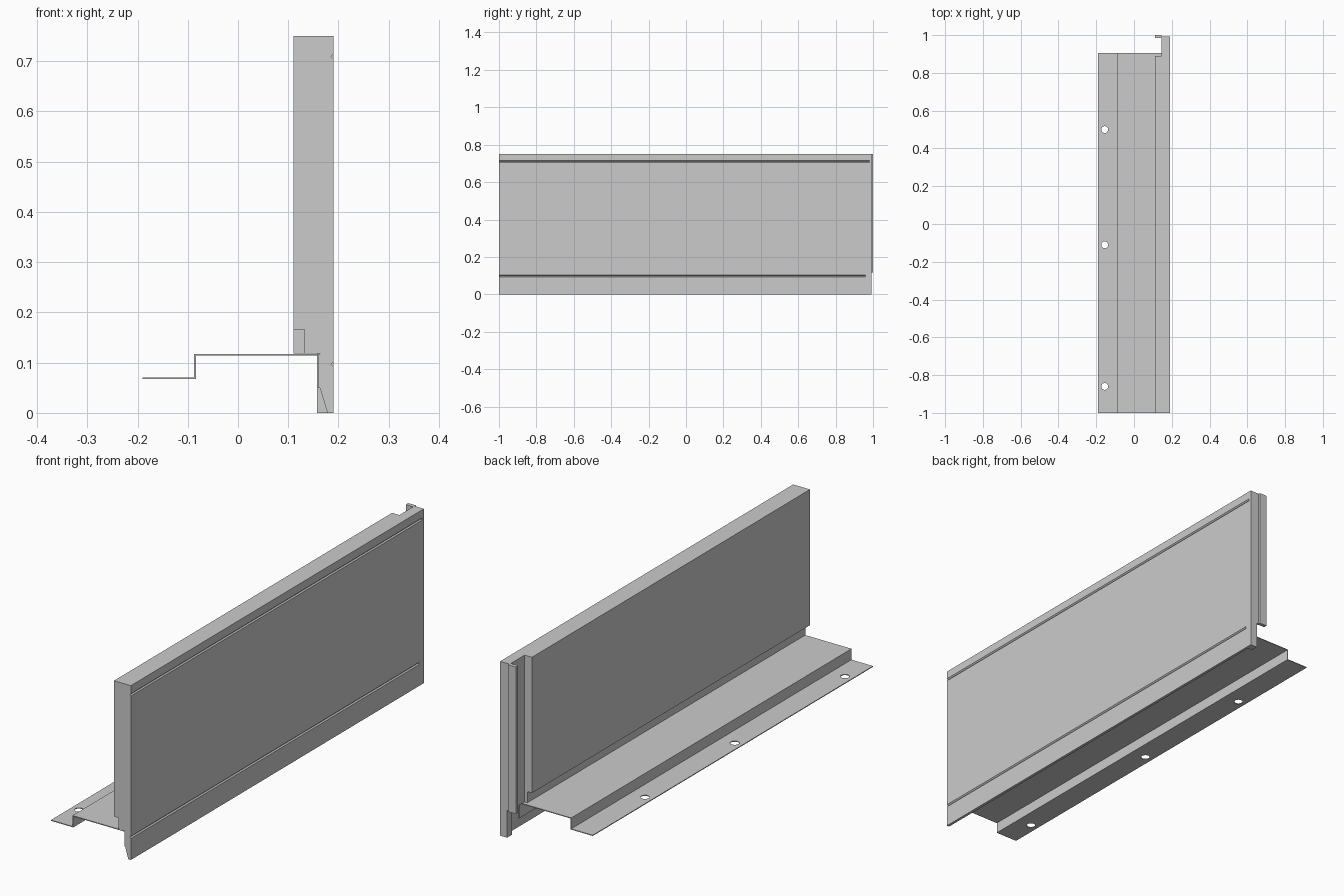
import bpy, bmesh
from mathutils import Vector

if "Cube" in bpy.data.objects:
    bpy.data.objects.remove(bpy.data.objects["Cube"])


def extrude(name, pts, start, end):
    """Extrude an x-z profile along y."""
    bm = bmesh.new()
    face = bm.faces.new([bm.verts.new((x, start, z)) for x, z in pts])
    out = bmesh.ops.extrude_face_region(bm, geom=[face])
    verts = [g for g in out["geom"] if isinstance(g, bmesh.types.BMVert)]
    bmesh.ops.translate(bm, verts=verts, vec=Vector((0, end - start, 0)))
    bmesh.ops.recalc_face_normals(bm, faces=bm.faces)
    mesh = bpy.data.meshes.new(name)
    bm.to_mesh(mesh)
    bm.free()
    obj = bpy.data.objects.new(name, mesh)
    bpy.context.collection.objects.link(obj)
    return obj


def box(name, x0, x1, y0, y1, z0, z1):
    return extrude(name, [(x0, z0), (x1, z0), (x1, z1), (x0, z1)], y0, y1)


FRONT, BACK, TOP, SEAT = 0.19, 0.11, 0.75, 0.118

# Front skin with two V grooves, and the tapered skirt behind it
skin = [(FRONT, 0)]
for z in (0.097, 0.71):
    skin += [(FRONT, z - 0.005), (FRONT - 0.005, z), (FRONT, z + 0.005)]
skin += [(FRONT, TOP)]
skirt = [(0.163, SEAT), (0.163, 0.05), (0.178, 0)]

# Main panel with a rebate along the lower back edge
extrude("panel", skin + [(BACK, TOP), (BACK, 0.166), (0.132, 0.166),
                         (0.132, SEAT)] + skirt, -1, 0.89)

# Thinner tongue and the end hook that forms the vertical channel
extrude("panel_tongue", skin + [(0.145, TOP), (0.145, SEAT)] + skirt, 0.89, 0.98)
box("end_strip", 0.145, FRONT, 0.98, 0.992, SEAT, TOP)
box("hook_lip", BACK, 0.146, 0.984, 1.0, SEAT, TOP)
box("end_foot", 0.157, FRONT, 0.96, 0.992, 0, SEAT)

# Flush cover plate on the skirt
box("skirt_cover", FRONT - 0.001, FRONT + 0.0004, -0.84, -0.55, 0.0, 0.091)

# Folded sheet bracket
t = 0.0035
fold = [(-0.19, 0.067), (-0.084, 0.067), (-0.084, 0.1175 - t), (0.163 - t, 0.1175 - t),
        (0.163 - t, 0.05), (0.163, 0.05), (0.163, 0.1175), (-0.084 - t, 0.1175),
        (-0.084 - t, 0.067 + t), (-0.19, 0.067 + t)]
bracket = extrude("bracket", fold, -1, 0.905)

# Bolt holes in the bracket flange
bm = bmesh.new()
for y in (-0.86, -0.11, 0.5):
    out = bmesh.ops.create_cone(bm, cap_ends=True, segments=32, radius1=0.018,
                                radius2=0.018, depth=0.04)
    bmesh.ops.translate(bm, verts=out["verts"], vec=Vector((-0.155, y, 0.069)))
mesh = bpy.data.meshes.new("hole_cutter")
bm.to_mesh(mesh)
bm.free()
cutter = bpy.data.objects.new("hole_cutter", mesh)
bpy.context.collection.objects.link(cutter)
cutter.hide_render = True
cutter.display_type = 'WIRE'
mod = bracket.modifiers.new("holes", 'BOOLEAN')
mod.operation = 'DIFFERENCE'
mod.solver = 'EXACT'
mod.object = cutter
